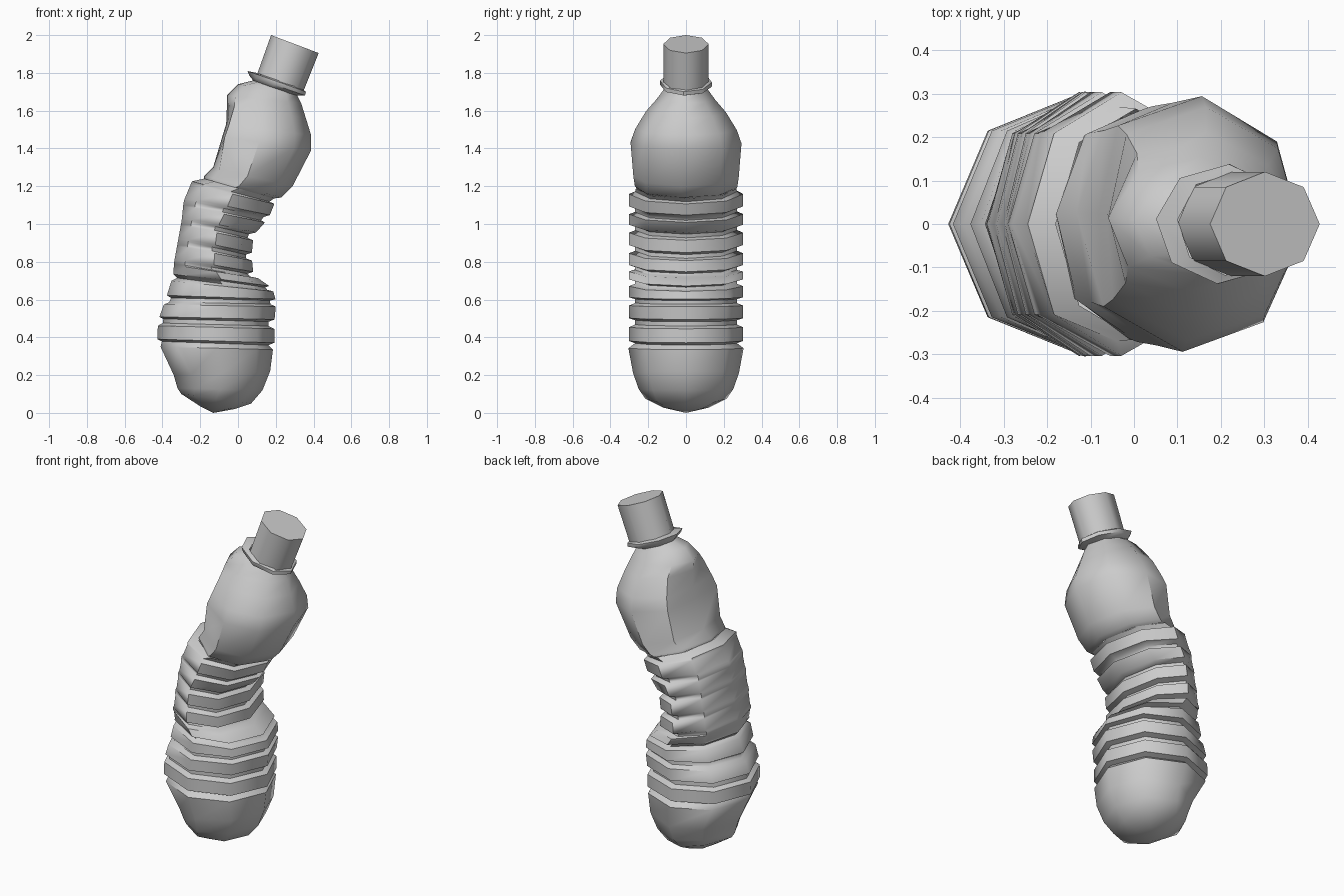
import bpy, bmesh, math

if "Cube" in bpy.data.objects:
    bpy.data.objects.remove(bpy.data.objects["Cube"])

SIDES = 8


def ring(bm, st, twist=0.0, dent=(1.0, 1.0)):
    """Tilted octagon from its left point, right point and half depth.
    dent scales the left corner and its two neighbours sideways.
    An optional sixth value is the half depth used at the left corners."""
    lx, lz, rx, rz, ry = st[:5]
    verts = []
    for i in range(SIDES):
        a = 2 * math.pi * i / SIDES + math.radians(twist)
        k = dent[0] if i == 4 else dent[1] if i in (3, 5) else 1.0
        depth = st[-1] if len(st) > 5 and i in (3, 5) else ry
        c, s = math.cos(a), math.sin(a)
        verts.append(bm.verts.new(((lx + rx) / 2 + (rx - lx) / 2 * c * k,
                                   depth * s,
                                   (lz + rz) / 2 + (rz - lz) / 2 * c)))
    return verts


def loft(name, stations, twist=0.0, dents=None, bottom=None, top=None):
    """Skin a stack of rings, closing the ends with fans."""
    bm = bmesh.new()
    dents = dents or {}
    rings = [ring(bm, s, twist, dents.get(i, (1, 1))) for i, s in enumerate(stations)]
    for a, b in zip(rings, rings[1:]):
        for i in range(SIDES):
            j = (i + 1) % SIDES
            bm.faces.new((a[i], a[j], b[j], b[i]))
    for point, r in ((bottom, rings[0]), (top, rings[-1])):
        if point:
            v = bm.verts.new(point)
            for i in range(SIDES):
                bm.faces.new((v, r[i], r[(i + 1) % SIDES]))
    bmesh.ops.recalc_face_normals(bm, faces=bm.faces)
    me = bpy.data.meshes.new(name)
    bm.to_mesh(me)
    bm.free()
    ob = bpy.data.objects.new(name, me)
    bpy.context.collection.objects.link(ob)
    bpy.ops.object.select_all(action='DESELECT')
    ob.select_set(True)
    bpy.context.view_layer.objects.active = ob
    bpy.ops.object.shade_smooth_by_angle(angle=math.radians(50))
    return ob


# Rounded base, pinched at the lower left
base = [(-.20, .035, -.02, .02, .12), (-.30, .10, .07, .05, .215),
        (-.32, .13, .13, .12, .25), (-.34, .20, .17, .22, .28),
        (-.41, .35, .185, .335, .305)]

# Groove lines of the ribbed, bent middle: left x, z, right x, z
grooves = [(-.42, .37, .19, .35), (-.415, .49, .19, .475), (-.375, .60, .20, .59),
           (-.335, .73, .18, .66), (-.33, .80, .08, .73), (-.31, .91, .07, .83),
           (-.29, 1.02, .08, .94), (-.28, 1.12, .16, 1.03), (-.23, 1.24, .20, 1.13)]
ribs = []
for n, (a, b) in enumerate(zip(grooves, grooves[1:])):
    flat = n >= 3                          # the crushed back panel is flat
    for t, inset in ((.07, 1), (.17, 0), (.76, 0), (.88, 1)):
        lx, lz, rx, rz = (p + (q - p) * t for p, q in zip(a, b))
        ry = .303 - .033 * inset
        ribs.append((lx - .008 + (0 if flat else .025 * inset), lz,
                     rx + .002 - .03 * inset, rz, ry, .295 if flat else ry))
loft("bottle_body", base + ribs + [(-.18, 1.24, .19, 1.135, .265)],
     dents={1: (1, .9), 2: (1, .85), 3: (1, .9)}, bottom=(-.13, 0, 0))

# Shoulder with its left side pushed in, narrowing to the neck and flange
shoulder = [(-.18, 1.24, .19, 1.135, .265), (-.18, 1.255, .23, 1.14, .272),
            (-.15, 1.30, .29, 1.20, .28), (-.12, 1.47, .388, 1.39, .295),
            (-.10, 1.53, .388, 1.47, .27), (-.07, 1.63, .36, 1.56, .212),
            (-.06, 1.68, .335, 1.64, .155), (.00, 1.74, .31, 1.69, .115),
            (.08, 1.76, .30, 1.68, .105), (.06, 1.785, .355, 1.68, .138),
            (.05, 1.81, .36, 1.70, .138), (.10, 1.80, .34, 1.715, .118)]
loft("shoulder", shoulder, twist=-5,
     dents={1: (1, 1), 2: (.92, 1), 3: (.85, 1.05), 4: (.85, 1.03), 5: (.95, 1)})

# Screw cap
loft("cap", [(.10, 1.79, .345, 1.70, .12), (.175, 2.0, .427, 1.905, .12)],
     bottom=(.222, 0, 1.745), top=(.30, 0, 1.953))
